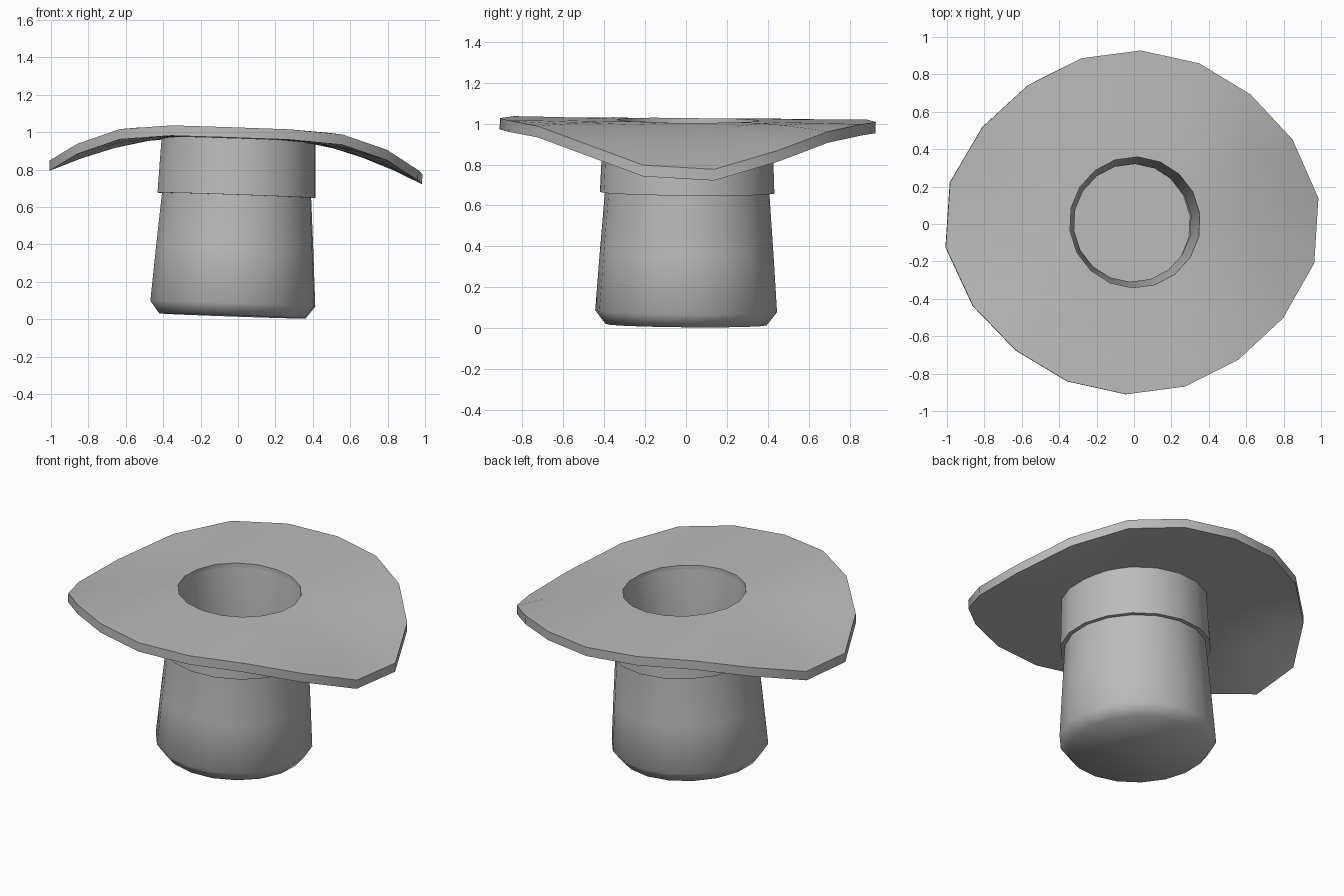
import bpy, bmesh, math
from mathutils import Matrix

cube = bpy.data.objects.get("Cube")
if cube:
    bpy.data.objects.remove(cube, do_unlink=True)

SIDES = 18
START = math.radians(7.5)
# Whole hat leans slightly
LEAN = (Matrix.Translation((-0.03, 0, 0.018)) @ Matrix.Rotation(math.radians(2.0), 4, 'Y')
        @ Matrix.Rotation(math.radians(-0.5), 4, 'X'))

felt = bpy.data.materials.new("grey_felt")
felt.use_nodes = True
felt.diffuse_color = (0.5, 0.5, 0.5, 1)
felt.node_tree.nodes["Principled BSDF"].inputs["Base Color"].default_value = (0.5, 0.5, 0.5, 1)


def turned(name, profile, place, cap_ends=False, closed=False):
    """Turn a profile around the axis; place maps (point, angle) to a position."""
    bm = bmesh.new()
    angles = [START + math.tau * i / SIDES for i in range(SIDES)]
    rings = [[bm.verts.new(place(p, a)) for a in angles] for p in profile]
    pairs = list(zip(rings, rings[1:]))
    if closed:
        pairs.append((rings[-1], rings[0]))
    for low, high in pairs:
        for i in range(SIDES):
            j = (i + 1) % SIDES
            bm.faces.new((low[i], low[j], high[j], high[i]))
    if cap_ends:
        bm.faces.new(rings[0][::-1])
        bm.faces.new(rings[-1])
    bmesh.ops.transform(bm, matrix=LEAN, verts=bm.verts)
    mesh = bpy.data.meshes.new(name)
    bm.to_mesh(mesh)
    bm.free()
    mesh.materials.append(felt)
    obj = bpy.data.objects.new(name, mesh)
    bpy.context.collection.objects.link(obj)
    bpy.ops.object.select_all(action='DESELECT')
    obj.select_set(True)
    bpy.context.view_layer.objects.active = obj
    bpy.ops.object.shade_smooth_by_angle(angle=math.radians(58))
    return obj


def round_place(p, a):
    return (p[0] * math.cos(a), p[0] * math.sin(a), p[1])


def brim_place(p, a):
    """p is (fraction from hole to rim, inner radius, height); the sides droop."""
    t, inner, z = p
    c = abs(math.cos(a))
    rim = 0.92 + 0.09 * c ** 6
    r = inner + (rim - inner) * t
    x, y = r * math.cos(a), r * math.sin(a)
    drop = 0.21 * (max(abs(x) - 0.3, 0) / 0.7) ** 1.6 * c * c
    return (x - 0.008 * t, y, z - drop)


# Crown: outer wall, lip, inner wall and floor
turned("crown", [(0.395, 0), (0.445, 0.065), (0.425, 0.35), (0.402, 0.65), (0.4, 0.96),
                 (0.352, 0.995), (0.315, 0.64), (0.35, 0.1), (0.33, 0.06)], round_place, cap_ends=True)

# Band around the crown, next to the brim
turned("hat_band", [(0.395, 0.645), (0.427, 0.645), (0.414, 0.965), (0.395, 0.965)],
       round_place, closed=True)

# Brim: top surface out to the rim, then the underside back in
steps = [i / 4 for i in range(5)]
turned("brim", [(t, 0.35, 0.945) for t in steps] + [(t, 0.35, 1.0) for t in reversed(steps)],
       brim_place, closed=True)
